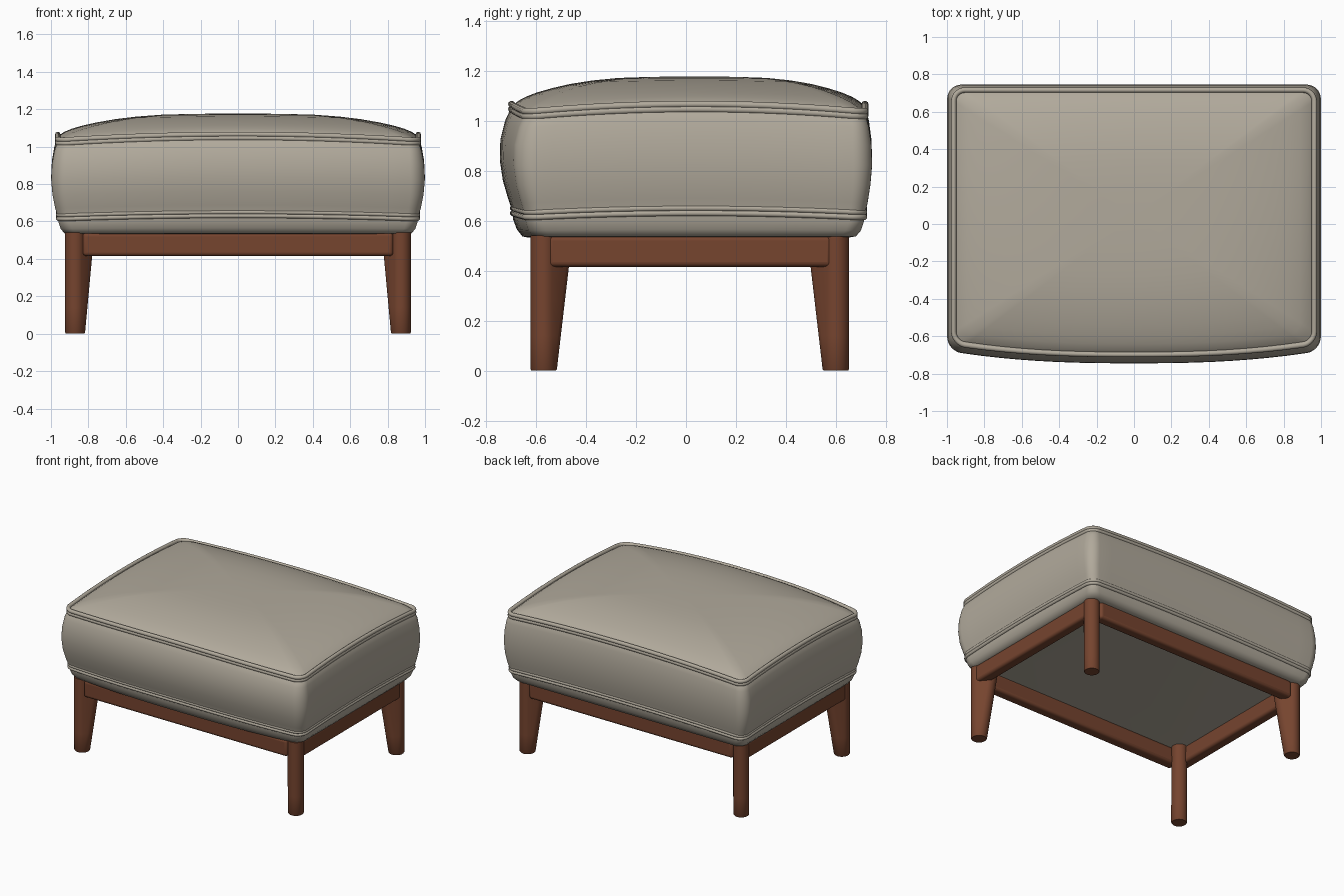
import bpy, bmesh, math

if "Cube" in bpy.data.objects:
    bpy.data.objects.remove(bpy.data.objects["Cube"])

def material(name, col):
    m = bpy.data.materials.new(name)
    m.diffuse_color = (*col, 1)
    m.use_nodes = True
    m.node_tree.nodes["Principled BSDF"].inputs["Base Color"].default_value = m.diffuse_color
    return m

LEATHER = material("warm grey leather", (0.44, 0.40, 0.33))
WOOD = material("brown wood", (0.18, 0.058, 0.028))

def loft(name, rings, mat, closed=False, angle=40):
    """Skin a list of equal-length point loops; cap the ends unless closed."""
    bm = bmesh.new()
    rows = [[bm.verts.new(p) for p in r] for r in rings]
    n = len(rows[0])
    pairs = list(zip(rows, rows[1:])) + ([(rows[-1], rows[0])] if closed else [])
    for a, b in pairs:
        for i in range(n):
            j = (i + 1) % n
            bm.faces.new((a[i], a[j], b[j], b[i]))
    if not closed:
        bm.faces.new(rows[0][::-1])
        bm.faces.new(rows[-1])
    bmesh.ops.recalc_face_normals(bm, faces=bm.faces)
    me = bpy.data.meshes.new(name)
    bm.to_mesh(me)
    bm.free()
    ob = bpy.data.objects.new(name, me)
    bpy.context.collection.objects.link(ob)
    me.materials.append(mat)
    bpy.ops.object.select_all(action='DESELECT')
    ob.select_set(True)
    bpy.context.view_layer.objects.active = ob
    bpy.ops.object.shade_smooth_by_angle(angle=math.radians(angle))
    return ob

def ring(hx, y0, y1, r, bow, z, lift):
    """Rounded rectangle; front edge bows forward, edge middles rise by lift."""
    cy, hy = (y0 + y1) / 2, (y1 - y0) / 2
    corners = [(1, 1, 0), (-1, 1, 90), (-1, -1, 180), (1, -1, 270)]
    arcs = []
    for sx, sy, a0 in corners:
        arcs.append([(sx * (hx - r) + r * math.cos(math.radians(a0 + 90 * k / 8)),
                      sy * (hy - r) + r * math.sin(math.radians(a0 + 90 * k / 8)))
                     for k in range(9)])
    pts = []
    for i in range(4):
        pts += arcs[i]
        (ax, ay), (bx, by) = arcs[i][-1], arcs[(i + 1) % 4][0]
        pts += [(ax + (bx - ax) * k / 18, ay + (by - ay) * k / 18) for k in range(1, 18)]
    out = []
    for x, y in pts:
        u, v = abs(x) / hx, y / hy
        push = bow * (1 - u ** 2.5) * max(0, -v)
        out.append((x, cy + y - push, z + lift * (1 - u * u * v * v)))
    return out

# Cushion: underside, lower lip, bulging side band, domed top
rings = [
    ring(0.90, -0.58, 0.65, 0.06, 0.05, 0.532, 0.0),
    ring(0.928, -0.605, 0.68, 0.06, 0.05, 0.537, 0.0),
    ring(0.948, -0.622, 0.70, 0.06, 0.055, 0.56, 0.005),
    ring(0.960, -0.632, 0.712, 0.06, 0.06, 0.595, 0.01),
    ring(0.963, -0.635, 0.715, 0.06, 0.06, 0.62, 0.018),
    ring(0.978, -0.65, 0.727, 0.065, 0.062, 0.67, 0.018),
    ring(0.992, -0.668, 0.738, 0.07, 0.065, 0.74, 0.02),
    ring(0.999, -0.678, 0.745, 0.075, 0.067, 0.82, 0.02),
    ring(0.995, -0.676, 0.742, 0.075, 0.067, 0.90, 0.025),
    ring(0.982, -0.66, 0.732, 0.065, 0.064, 0.97, 0.03),
    ring(0.966, -0.638, 0.718, 0.06, 0.062, 1.02, 0.032),
]
DOME = [(0.985, 1.064), (0.96, 1.08), (0.92, 1.096), (0.86, 1.113), (0.78, 1.130),
        (0.68, 1.147), (0.56, 1.161), (0.42, 1.171), (0.26, 1.175), (0.1, 1.177), (0.02, 1.177)]
for s, z in DOME:
    drop = 0.036 * s ** 3
    rings.append(ring(0.966 * s, 0.04 - 0.678 * s, 0.04 + 0.678 * s, 0.06 * s,
                      0.062 * s, z - drop, drop))
loft("cushion", rings, LEATHER, angle=60)

# Piping: a round cord along each seam
def piping(name, hx, y0, y1, bow, z, lift, rad):
    tube = []
    for k in range(10):
        a = math.tau * k / 10
        o = rad * math.cos(a)
        tube.append(ring(hx + o, y0 - o, y1 + o, 0.06 + o, bow, z + rad * math.sin(a), lift))
    loft(name, tube, LEATHER, closed=True, angle=60)

for dz, part in ((-0.006, "lower"), (0.014, "upper")):
    piping("top_piping_" + part, 0.964, -0.636, 0.716, 0.062, 1.02 + dz, 0.032, 0.014)
for dz, part in ((-0.008, "lower"), (0.012, "upper")):
    piping("bottom_piping_" + part, 0.961, -0.633, 0.713, 0.06, 0.62 + dz, 0.018, 0.012)

# Legs: round at the foot, stretching diagonally inward towards the top
CY = 0.015
def leg(name, sx, sy):
    rows = []
    for z, rad in ((0, 0.049), (0.006, 0.053), (0.14, 0.053), (0.28, 0.053), (0.41, 0.053), (0.54, 0.053)):
        t = z / 0.41
        row = []
        for k in range(32):
            a = math.tau * (k + 0.5) / 32
            c, s = math.cos(a), math.sin(a)
            inner = c + s < 0
            row.append((sx * (0.871 + rad * c - (0.038 * t if inner else 0)),
                        CY + sy * (0.585 + rad * s - (0.048 * t if inner else 0)), z))
        rows.append(row)
    loft(name, rows, WOOD)

for sx, side in ((-1, "left"), (1, "right")):
    for sy, end in ((-1, "front"), (1, "back")):
        leg(f"{end}_{side}_leg", sx, sy)

# Rails between the legs, with softened edges
def rail(name, loc, size):
    bpy.ops.mesh.primitive_cube_add(size=1, location=loc)
    ob = bpy.context.object
    ob.name = name
    ob.scale = size
    bpy.ops.object.transform_apply(location=False, rotation=False, scale=True)
    ob.data.materials.append(WOOD)
    bev = ob.modifiers.new("soft edges", 'BEVEL')
    bev.width, bev.segments = 0.02, 4
    bpy.ops.object.shade_smooth_by_angle(angle=math.radians(40))

for s, side in ((-1, "front"), (1, "back")):
    rail(side + "_rail", (0, CY + s * 0.593, 0.4775), (1.66, 0.08, 0.125))
for s, side in ((-1, "left"), (1, "right")):
    rail(side + "_rail", (s * 0.878, CY, 0.4775), (0.08, 1.14, 0.125))
